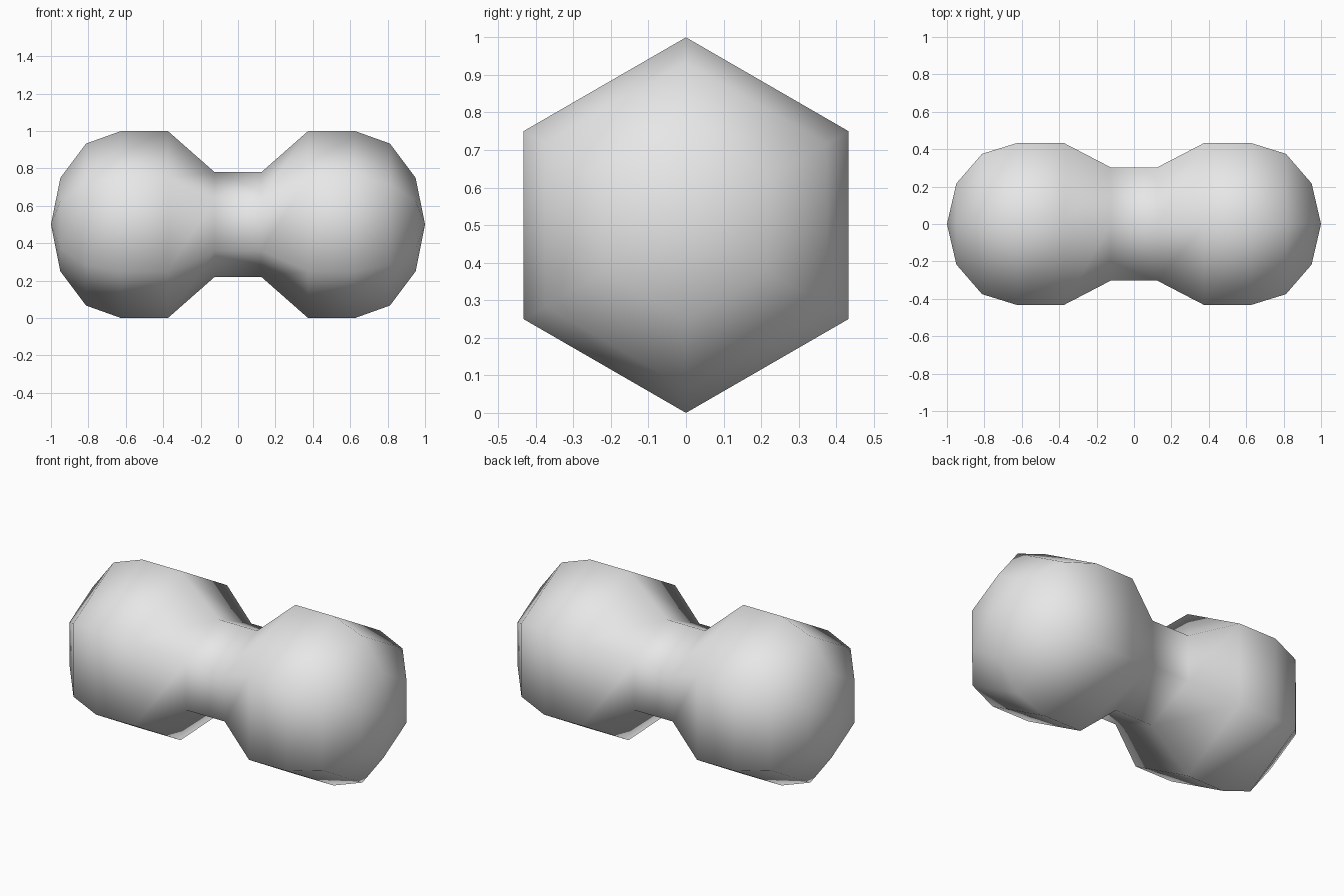
import bpy
import bmesh
import math

cube = bpy.data.objects.get("Cube")
if cube:
    bpy.data.objects.remove(cube, do_unlink=True)

SIDES = 6
MID_Z = 0.5

# Plain grey material
grey = bpy.data.materials.new("light_grey")
grey.use_nodes = True
colour = (0.8, 0.8, 0.8, 1)
grey.diffuse_color = colour
grey.node_tree.nodes["Principled BSDF"].inputs["Base Color"].default_value = colour

# Half profile: (x, y scale, z scale) from the waist out to the rounded cap
half = [(0.125, 0.35, 0.28), (0.375, 0.5, 0.5)]
for deg in (90, 60, 30):
    a = math.radians(deg)
    r = 0.5 * math.sin(a)
    half.append((0.625 + 0.375 * math.cos(a), r, r))
profile = [(-x, ry, rz) for x, ry, rz in reversed(half)] + half

bm = bmesh.new()


def ring(x, ry, rz):
    """Hexagonal ring around the x axis with corners at top and bottom."""
    angles = [math.tau * i / SIDES for i in range(SIDES)]
    return [bm.verts.new((x, ry * math.sin(a), MID_Z + rz * math.cos(a)))
            for a in angles]


# Body skin between neighbouring rings
rings = [ring(*p) for p in profile]
for lower, upper in zip(rings, rings[1:]):
    for i in range(SIDES):
        j = (i + 1) % SIDES
        bm.faces.new((lower[i], lower[j], upper[j], upper[i]))

# Pointed fans closing both ends
for end, x in ((rings[0], -1), (rings[-1], 1)):
    pole = bm.verts.new((x, 0, MID_Z))
    for i in range(SIDES):
        bm.faces.new((end[i], end[(i + 1) % SIDES], pole))

bmesh.ops.recalc_face_normals(bm, faces=bm.faces[:])
for face in bm.faces:
    face.smooth = True

mesh = bpy.data.meshes.new("dumbbell_body")
bm.to_mesh(mesh)
bm.free()
mesh.materials.append(grey)
body = bpy.data.objects.new("dumbbell_body", mesh)
bpy.context.collection.objects.link(body)
